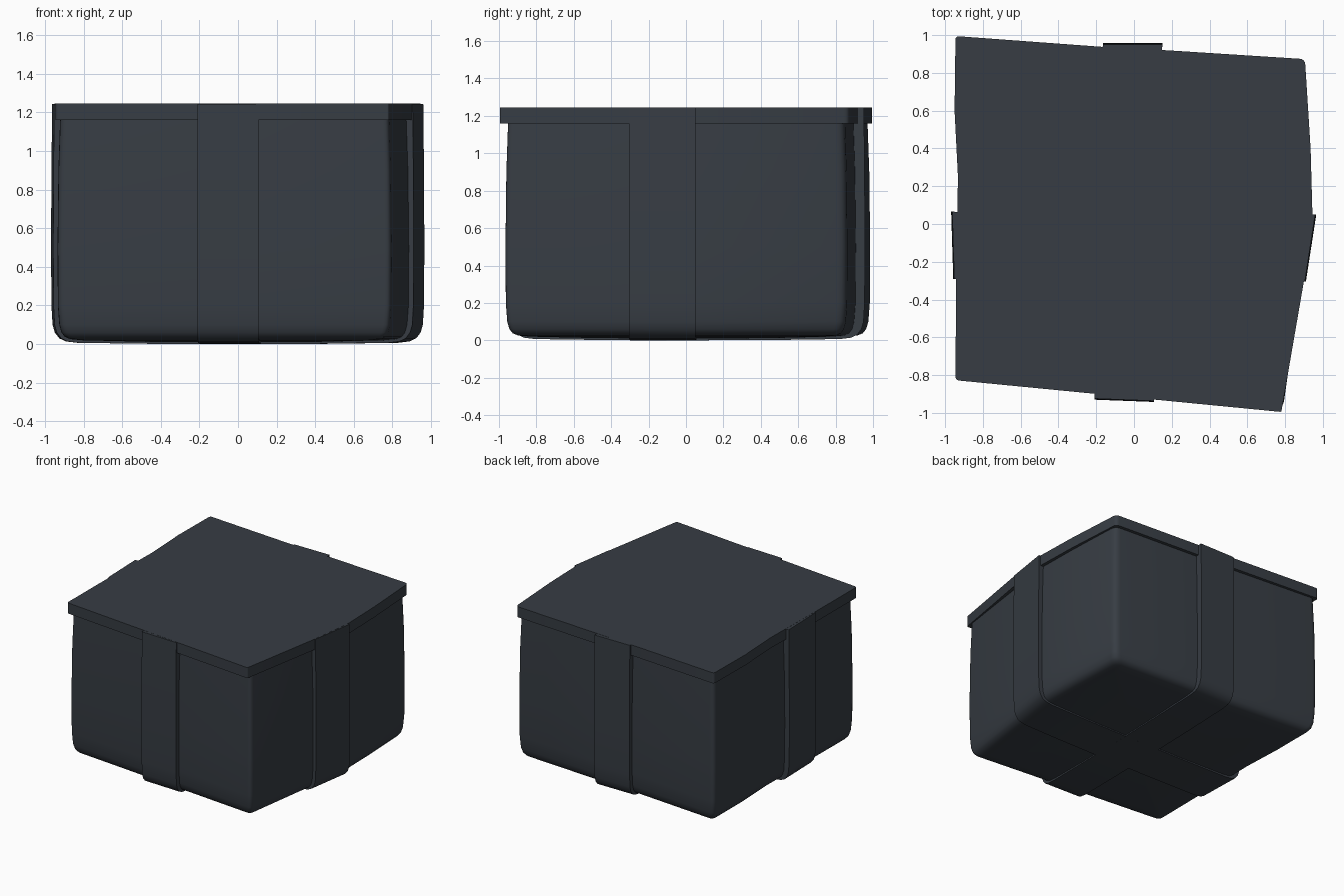
import bpy, bmesh
from mathutils import Vector

cube = bpy.data.objects.get("Cube")
if cube:
    bpy.data.objects.remove(cube, do_unlink=True)

slate = bpy.data.materials.new("dark slate")
slate.use_nodes = True
slate.diffuse_color = (0.038, 0.046, 0.057, 1)
bsdf = slate.node_tree.nodes["Principled BSDF"]
bsdf.inputs["Base Color"].default_value = slate.diffuse_color
bsdf.inputs["Roughness"].default_value = 0.8

TOP = 1.245


def loft(name, rings, closed=True):
    """Skin a list of equal-length closed rings and cap both ends."""
    bm = bmesh.new()
    loops = [[bm.verts.new(p) for p in ring] for ring in rings]
    n = len(loops[0])
    for a, b in zip(loops, loops[1:]):
        for i in range(n):
            j = (i + 1) % n
            bm.faces.new((a[i], a[j], b[j], b[i]))
    bm.faces.new(loops[0])
    bm.faces.new(loops[-1])
    bmesh.ops.recalc_face_normals(bm, faces=bm.faces)
    mesh = bpy.data.meshes.new(name)
    bm.to_mesh(mesh)
    bm.free()
    obj = bpy.data.objects.new(name, mesh)
    bpy.context.collection.objects.link(obj)
    mesh.materials.append(slate)
    bpy.ops.object.select_all(action='DESELECT')
    obj.select_set(True)
    bpy.context.view_layer.objects.active = obj
    bpy.ops.object.shade_smooth_by_angle(angle=0.6)
    return obj


def rounded(points):
    """Outline of (x, y, radius) points with the corners rounded off."""
    out = []
    n = len(points)
    for i, (x, y, r) in enumerate(points):
        p = Vector((x, y))
        if r == 0:
            out.append(p)
            continue
        a = p + (Vector(points[i - 1][:2]) - p).normalized() * r
        b = p + (Vector(points[(i + 1) % n][:2]) - p).normalized() * r
        for t in (0, 0.25, 0.5, 0.75, 1):
            out.append(a * (1 - t) ** 2 + p * 2 * t * (1 - t) + b * t * t)
    return out


# Box body: slightly bulging walls, rounded lower edge, shallow domed base
body_outline = rounded([
    (-0.935, -0.81, 0.04), (0.79, -0.968, 0.03), (0.885, -0.3, 0),
    (0.932, 0.05, 0), (0.925, 0.4, 0), (0.905, 0.86, 0.05),
    (0.2, 0.905, 0), (-0.17, 0.925, 0), (-0.94, 0.988, 0.04),
    (-0.94, 0.6, 0), (-0.925, 0.25, 0), (-0.93, -0.3, 0)])
body_levels = [(1.18, 0.985), (0.9, 0.995), (0.5, 1.0), (0.2, 0.998),
               (0.1, 0.99), (0.06, 0.978), (0.038, 0.96), (0.026, 0.93),
               (0.02, 0.86), (0.012, 0.5), (0.01, 0.2)]
loft("box_body", [[(p.x * s, p.y * s, z) for p in body_outline]
                  for z, s in body_levels])

# Flat lid overhanging the body
lid_outline = rounded([
    (-0.945, -0.827, 0.02), (0.78, -0.995, 0.008), (0.9, -0.3, 0),
    (0.945, 0.04, 0), (0.935, 0.4, 0), (0.905, 0.873, 0.03),
    (0.2, 0.918, 0), (-0.17, 0.938, 0), (-0.945, 0.995, 0.02),
    (-0.95, 0.6, 0), (-0.932, 0.25, 0), (-0.942, -0.3, 0)])
loft("lid", [[(p.x, p.y, z) for p in lid_outline] for z in (1.16, TOP)])


def band(name, a0, a1, b0, b1):
    """U-shaped band: down side a, under the base, and up side b."""
    half = [(0.003, TOP - 0.001), (0.001, 0.9), (0, 0.5), (0.001, 0.2),
            (0.004, 0.1), (0.01, 0.06), (0.022, 0.03), (0.04, 0.014),
            (0.07, 0.007), (0.25, 0.002), (0.5, 0.0)]
    path = half + [(1 - t, z) for t, z in half[-2::-1]]
    rings = []
    for t, z in path:
        left = Vector(a0).lerp(Vector(b0), t)
        right = Vector(a1).lerp(Vector(b1), t)
        s = 0.5 + (t - 0.5) * 0.91          # inner side, hidden in the body
        in_left = Vector(a0).lerp(Vector(b0), s)
        in_right = Vector(a1).lerp(Vector(b1), s)
        zi = z + 0.06 * (1 - z / TOP)
        rings.append([(*left, z), (*right, z), (*in_right, zi), (*in_left, zi)])
    loft(name, rings)


# Two crossing bands, flush with the lid top
band("band_front_to_back", (-0.21, -0.93), (0.105, -0.942),
     (-0.165, 0.957), (0.15, 0.957))
band("band_side_to_side", (0.91, -0.305), (0.965, 0.05),
     (-0.957, -0.29), (-0.968, 0.065))
